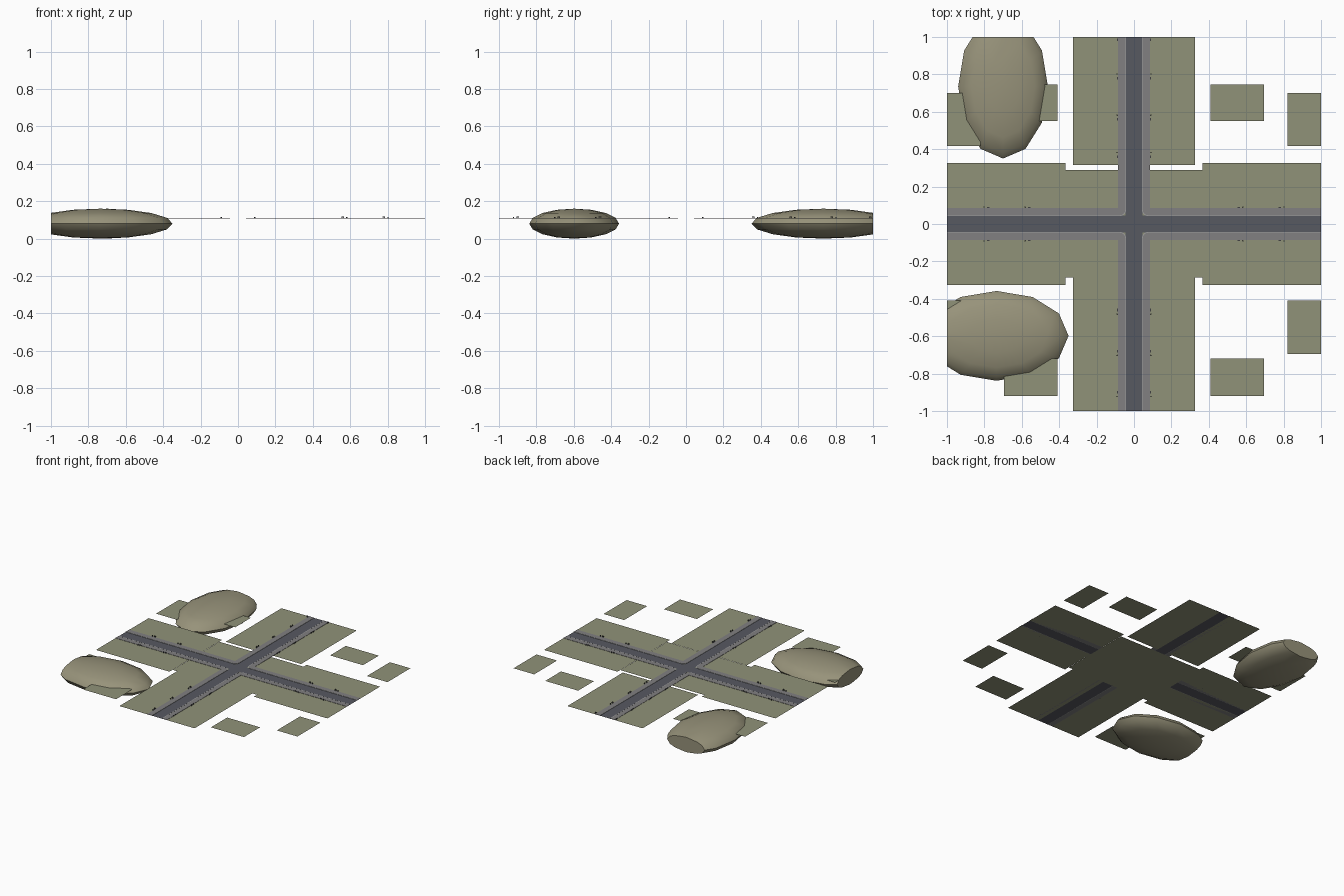
import bpy, bmesh, math
from mathutils import Vector, Matrix

if "Cube" in bpy.data.objects:
    bpy.data.objects.remove(bpy.data.objects["Cube"])


def mat(name, r, g, b):
    m = bpy.data.materials.new(name)
    m.diffuse_color = (r, g, b, 1)
    m.use_nodes = True
    m.node_tree.nodes["Principled BSDF"].inputs["Base Color"].default_value = m.diffuse_color
    return m


GRASS = mat("grass", 0.28, 0.29, 0.19)
HILL = mat("hill_soil", 0.31, 0.29, 0.195)
ROAD = mat("asphalt", 0.095, 0.1, 0.12)
PAVE = mat("paving", 0.22, 0.215, 0.22)
KERB = mat("kerb_stone", 0.36, 0.36, 0.36)
DARK = mat("dark_metal", 0.05, 0.05, 0.055)
Z = 0.107  # ground level


def finish(bm, name, material):
    me = bpy.data.meshes.new(name)
    bm.to_mesh(me)
    bm.free()
    me.materials.append(material)
    ob = bpy.data.objects.new(name, me)
    bpy.context.collection.objects.link(ob)
    return ob


def sheet(bm, x0, x1, y0, y1, z):
    bm.faces.new([bm.verts.new(p) for p in
                  ((x0, y0, z), (x1, y0, z), (x1, y1, z), (x0, y1, z))])


def box(bm, c, s):
    bmesh.ops.create_cube(bm, size=1, matrix=Matrix.Translation(c) @ Matrix.Diagonal((*s, 1)))


# Ground: centre plate and four arms, each arm split either side of its road
bm = bmesh.new()
sheet(bm, -0.365, 0.365, -0.285, 0.29, Z - 0.001)
for a, b in ((-0.325, -0.045), (0.045, 0.325)):
    sheet(bm, a, b, 0.315, 1, Z)
    sheet(bm, a, b, -1, -0.285, Z)
    sheet(bm, 0.365, 1, a, b, Z)
    sheet(bm, -1, -0.365, a, b, Z)
finish(bm, "ground_plates", GRASS)

# Separate grass lots in the four corners
bm = bmesh.new()
for s in (-1, 1):
    a, b = sorted((s * 0.41, s * 0.695))
    sheet(bm, a, b, 0.55, 0.745, Z)
    sheet(bm, a, b, -0.92, -0.72, Z)
    a, b = sorted((s * 0.822, s))
    sheet(bm, a, b, 0.417, 0.70, Z)
    sheet(bm, a, b, -0.695, -0.41, Z)
finish(bm, "grass_lots", GRASS)

# Crossing roads
bm = bmesh.new()
sheet(bm, -1, 1, -0.045, 0.045, Z)
for a, b in ((-1, -0.045), (0.045, 1)):
    sheet(bm, -0.045, 0.045, a, b, Z)
finish(bm, "roads", ROAD)


def corner_strip(name, inner, outer, r, z0, z1, material):
    """L-shaped strip rounded at the junction, repeated in all four corners."""
    bm = bmesh.new()
    n = 6
    c = 0.045 + 0.04
    arcs = []
    for off, rad in ((inner, r), (outer, max(r - (outer - inner), 0.0))):
        k = off + rad
        arc = [(k - rad * math.sin(i / n * math.pi / 2),
                k - rad * math.cos(i / n * math.pi / 2)) for i in range(n + 1)]
        if rad == 0:
            arc = [(off, off)]
        arcs.append([(1, off)] + arc + [(off, 1)])
    outline = arcs[0] + arcs[1][::-1]
    for k in range(4):
        rot = Matrix.Rotation(k * math.pi / 2, 4, 'Z')
        f = bm.faces.new([bm.verts.new(rot @ Vector((x, y, z0))) for x, y in outline])
        ext = bmesh.ops.extrude_face_region(bm, geom=[f])
        bmesh.ops.translate(bm, vec=(0, 0, z1 - z0),
                            verts=[v for v in ext["geom"] if isinstance(v, bmesh.types.BMVert)])
    bmesh.ops.recalc_face_normals(bm, faces=bm.faces)
    return finish(bm, name, material)


corner_strip("kerbs", 0.042, 0.046, 0.035, Z, Z + 0.0025, KERB)
corner_strip("pavements", 0.046, 0.085, 0.031, Z, Z + 0.002, PAVE)

# Benches and bins along both pavements of every arm
bench, bins = bmesh.new(), bmesh.new()
arms = ((90, (0.36, 0.56, 0.78, 0.985)), (0, (0.56, 0.78)),
        (180, (0.56, 0.78)), (270, (0.46, 0.68, 0.90)))
for angle, places in arms:
    rot = Matrix.Rotation(math.radians(angle), 4, 'Z')
    for d in places:
        for s in (-1, 1):
            b = bmesh.new()
            box(b, (d, s * 0.088, Z + 0.006), (0.014, 0.006, 0.0015))
            box(b, (d, s * 0.0915, Z + 0.0085), (0.014, 0.001, 0.004))
            for e in (-0.005, 0.005):
                box(b, (d + e, s * 0.088, Z + 0.003), (0.0015, 0.005, 0.006))
            b.transform(rot)
            me = bpy.data.meshes.new("tmp")
            b.to_mesh(me)
            b.free()
            bench.from_mesh(me)
            bpy.data.meshes.remove(me)
            if d < 0.95:
                bmesh.ops.create_cone(
                    bins, cap_ends=True, segments=8, radius1=0.003, radius2=0.0035, depth=0.009,
                    matrix=rot @ Matrix.Translation((d + 0.022, s * 0.09, Z + 0.0045)))
finish(bench, "benches", DARK)
finish(bins, "litter_bins", DARK)


# Hills: low ellipsoids cut flat at the edge of the tile
def hill(name, centre, radii, edge, normal):
    bm = bmesh.new()
    bmesh.ops.create_uvsphere(bm, u_segments=12, v_segments=8, radius=1)
    bm.transform(Matrix.Translation(centre) @ Matrix.Diagonal((*radii, 1)))
    res = bmesh.ops.bisect_plane(bm, geom=bm.verts[:] + bm.edges[:] + bm.faces[:],
                                 plane_co=edge, plane_no=normal, clear_outer=True)
    cut = [g for g in res["geom_cut"] if isinstance(g, bmesh.types.BMEdge)]
    bmesh.ops.contextual_create(bm, geom=cut)
    bmesh.ops.recalc_face_normals(bm, faces=bm.faces)
    ob = finish(bm, name, HILL)
    bpy.ops.object.select_all(action='DESELECT')
    ob.select_set(True)
    bpy.context.view_layer.objects.active = ob
    bpy.ops.object.shade_smooth_by_angle(angle=math.radians(40))


hill("back_hill", (-0.70, 0.735, 0.08), (0.24, 0.385, 0.08), (0, 1, 0), (0, 1, 0))
hill("front_hill", (-0.735, -0.598, 0.08), (0.385, 0.24, 0.08), (-1, 0, 0), (-1, 0, 0))
